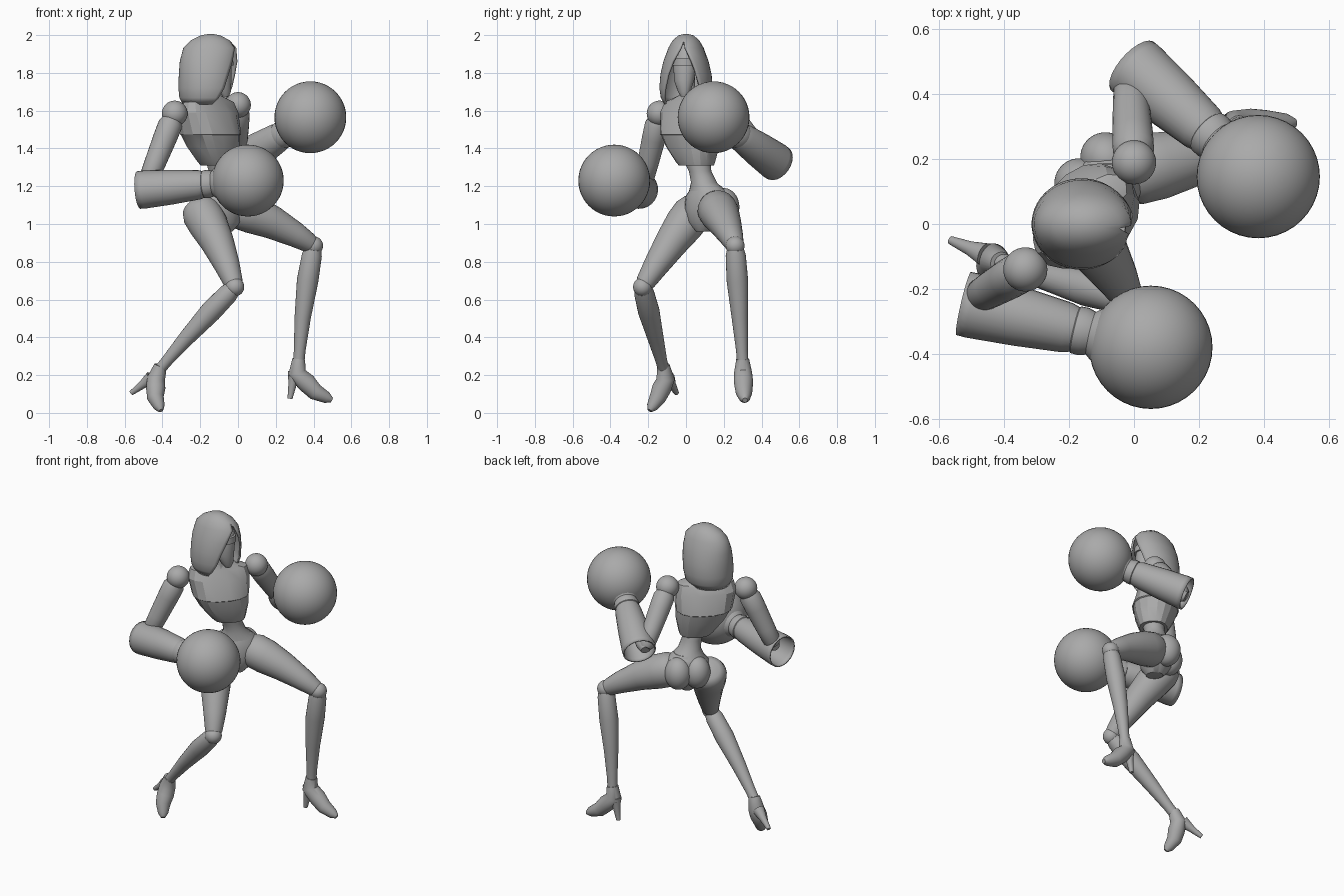
import bpy, bmesh, math
from mathutils import Vector, Matrix

if "Cube" in bpy.data.objects:
    bpy.data.objects.remove(bpy.data.objects["Cube"], do_unlink=True)

COLOUR = (0.4, 0.4, 0.4, 1)
GREY = bpy.data.materials.new("plain_grey")
GREY.use_nodes = True
GREY.diffuse_color = COLOUR
GREY.node_tree.nodes["Principled BSDF"].inputs["Base Color"].default_value = COLOUR
FACING = math.radians(-45)


def finish(name, bm, angle=40, thickness=0):
    bmesh.ops.recalc_face_normals(bm, faces=bm.faces)
    mesh = bpy.data.meshes.new(name)
    bm.to_mesh(mesh)
    bm.free()
    mesh.materials.append(GREY)
    ob = bpy.data.objects.new(name, mesh)
    bpy.context.collection.objects.link(ob)
    bpy.ops.object.select_all(action="DESELECT")
    ob.select_set(True)
    bpy.context.view_layer.objects.active = ob
    bpy.ops.object.shade_smooth_by_angle(angle=math.radians(angle))
    if thickness:
        wall = ob.modifiers.new("wall", "SOLIDIFY")
        wall.thickness = thickness
        wall.offset = 0


def bridge(bm, rings, closed=True):
    count = len(rings[0])
    for lower, upper in zip(rings, rings[1:]):
        for i in range(count if closed else count - 1):
            j = (i + 1) % count
            bm.faces.new((lower[i], lower[j], upper[j], upper[i]))


def limb(name, points, radii, sides=24, hollow=False):
    """Round tube through points with one radius for each."""
    bm = bmesh.new()
    rings, side = [], Vector((0.3, 0.9, 0.2))
    for i, (point, radius) in enumerate(zip(points, radii)):
        ahead = points[min(i + 1, len(points) - 1)]
        behind = points[max(i - 1, 0)]
        along = (ahead - behind).normalized()
        side = (side - along * side.dot(along)).normalized()
        up = along.cross(side)
        turns = [math.tau * k / sides for k in range(sides)]
        rings.append([bm.verts.new(point + radius * (side * math.cos(a) + up * math.sin(a))) for a in turns])
    bridge(bm, rings)
    bm.faces.new(rings[-1])
    if not hollow:
        bm.faces.new(rings[0])
    finish(name, bm, thickness=0.008 if hollow else 0)


def straight(name, start, end, profile, bow=Vector(), hollow=False):
    """Tube from start to end; profile pairs a fraction of the way with a radius."""
    points = [start.lerp(end, t) + bow * math.sin(math.pi * t) for t, radius in profile]
    limb(name, points, [radius for t, radius in profile], hollow=hollow)


def ball(name, centre, scale):
    bm = bmesh.new()
    bmesh.ops.create_uvsphere(bm, u_segments=40, v_segments=24, radius=1)
    bm.transform(Matrix.Translation(centre) @ Matrix.Rotation(FACING, 4, "Z") @ Matrix.Diagonal((*scale, 1)))
    finish(name, bm)


def loft(name, rows, sides=24, power=1.0, angle=40):
    """Stack of sections (x, y, z, half width, half depth) turned to the body's facing."""
    bm = bmesh.new()
    rings = []
    for x, y, z, width, depth in rows:
        ring = []
        for k in range(sides):
            a = math.tau * (k + 0.5) / sides
            c, s = math.cos(a), math.sin(a)
            offset = Vector((depth * math.copysign(abs(c) ** power, c), width * math.copysign(abs(s) ** power, s), 0))
            offset.rotate(Matrix.Rotation(FACING, 3, "Z"))
            ring.append(bm.verts.new(offset + Vector((x, y, z))))
        rings.append(ring)
    bridge(bm, rings)
    bm.faces.new(rings[0])
    bm.faces.new(rings[-1])
    finish(name, bm, angle)


# Torso
loft("chest", [(-.14, .01, 1.68, .05, .045), (-.155, .02, 1.645, .17, .07), (-.155, .02, 1.59, .185, .105),
               (-.145, .025, 1.475, .17, .138), (-.145, .025, 1.47, .165, .131), (-.13, .035, 1.41, .148, .12),
               (-.11, .05, 1.33, .108, .092), (-.105, .055, 1.31, .095, .083)], sides=16, power=0.85, angle=22)
loft("waist", [(-.105, .05, 1.36, .08, .07), (-.095, .075, 1.28, .06, .06),
               (-.09, .095, 1.22, .068, .07), (-.085, .115, 1.17, .11, .09)])
loft("pelvis", [(-.085, .11, 1.2, .08, .075), (-.085, .115, 1.15, .13, .1), (-.085, .115, 1.08, .14, .105),
                (-.08, .105, 1.01, .1, .09), (-.075, .1, .96, .04, .05)])
for side, sign in (("left", 1), ("right", -1)):
    ball(side + "_buttock", Vector((-.123 + .04 * sign, .16 + .04 * sign, 1.09)), (.085, .08, .1))

# Neck and face
straight("neck", Vector((-.14, .01, 1.62)), Vector((-.13, .005, 1.8)), [(0, .055), (.35, .042), (1, .042)])
loft("face", [(-.065, -.01, 1.675, .018, .016), (-.07, -.01, 1.7, .035, .03), (-.088, -.01, 1.76, .055, .052),
              (-.095, -.005, 1.83, .063, .06), (-.1, 0, 1.9, .06, .055), (-.11, 0, 1.95, .03, .03)])
straight("visor", Vector((-.088, -.005, 1.84)), Vector((-.088, -.005, 1.88)), [(0, .064), (1, .062)])

# Hood: height, half depth, half width and half angle of the front opening
TURN = math.radians(-11)
bm = bmesh.new()
rings = []
for z, depth, width, opening in [(2, .012, .01, 0), (1.993, .05, .038, 0), (1.967, .1, .067, 0), (1.93, .135, .088, 7),
                                 (1.86, .149, .114, 25), (1.79, .15, .13, 35), (1.72, .148, .135, 43),
                                 (1.67, .14, .128, 53), (1.635, .12, .11, 65)]:
    gap = math.radians(opening)
    centre = -.145 - .06 * (2 - z)
    angles = [TURN + gap + (math.tau - 2 * gap) * k / 36 for k in range(37)]
    rings.append([bm.verts.new((centre + depth * math.cos(a), width * math.sin(a), z)) for a in angles])
bridge(bm, rings, closed=False)
bm.faces.new(rings[0])
bmesh.ops.remove_doubles(bm, verts=bm.verts, dist=0.0005)
finish("hood", bm, thickness=0.012)

# Arms: shoulder, elbow, open end of the cuff, glove centre
UPPER_ARM = [(.08, .05), (.16, .064), (.35, .063), (.7, .057), (.92, .052), (1, .035)]
CUFF = [(0, .096), (.05, .097), (.3, .088), (.55, .074), (.6, .066)]
GLOVE_NECK = [(.57, .055), (.6, .074), (.64, .075), (.68, .068), (.75, .1), (.85, .12)]
ARMS = {"left": ((0, .19, 1.63), (-.012, .44, 1.33), (-.003, .485, 1.322), (.383, .146, 1.565)),
        "right": ((-.335, -.14, 1.585), (-.48, -.225, 1.22), (-.525, -.245, 1.18), (.052, -.38, 1.23))}
for side, joints in ARMS.items():
    shoulder, elbow, cuff, glove = map(Vector, joints)
    ball(side + "_shoulder", shoulder, (.068, .068, .068))
    straight(side + "_upper_arm", shoulder, elbow, UPPER_ARM)
    straight(side + "_cuff", cuff, glove, CUFF, hollow=True)
    straight(side + "_forearm", elbow, glove, [(-.03, .03), (.05, .045), (.5, .05)])
    straight(side + "_glove_neck", cuff, glove, GLOVE_NECK)
    ball(side + "_glove", glove, (.19, .19, .19))

# Legs: hip, knee, ankle, then the shoe's ball, toe, heel top and heel tip
THIGH = [(-.09, .06), (-.05, .09), (.04, .105), (.2, .104), (.45, .088), (.75, .067), (.94, .052), (1, .04)]
SHIN = [(0, .04), (.08, .053), (.3, .057), (.62, .043), (.9, .031), (1, .03)]
LEGS = {"left": ((-.01, .16, 1.085), (.4, .26, .885), (.322, .3, .27),
                 (.41, .307, .11), (.497, .312, .067), (.3, .304, .215), (.275, .305, .075)),
        "right": ((-.2, .045, 1.07), (-.017, -.23, .667), (-.41, -.12, .235),
                  (-.437, -.15, .08), (-.408, -.192, .012), (-.458, -.095, .185), (-.565, -.05, .105))}
for side, joints in LEGS.items():
    hip, knee, ankle, sole, toe, heel, tip = map(Vector, joints)
    straight(side + "_thigh", hip, knee, THIGH, bow=Vector((.01, 0, .012)))
    ball(side + "_knee", knee, (.05, .05, .05))
    straight(side + "_shin", knee, ankle, SHIN, bow=Vector((-.01, 0, 0)))
    collar = ankle + Vector((0, 0, .015))
    instep = ankle.lerp(heel, .5) - Vector((0, 0, .03))
    limb(side + "_shoe", [collar, instep, instep.lerp(sole, .5), sole, sole.lerp(toe, .7), toe],
         [.034, .048, .051, .044, .03, .013])
    straight(side + "_heel", heel, tip, [(0, .037), (.45, .022), (1, .013)])
